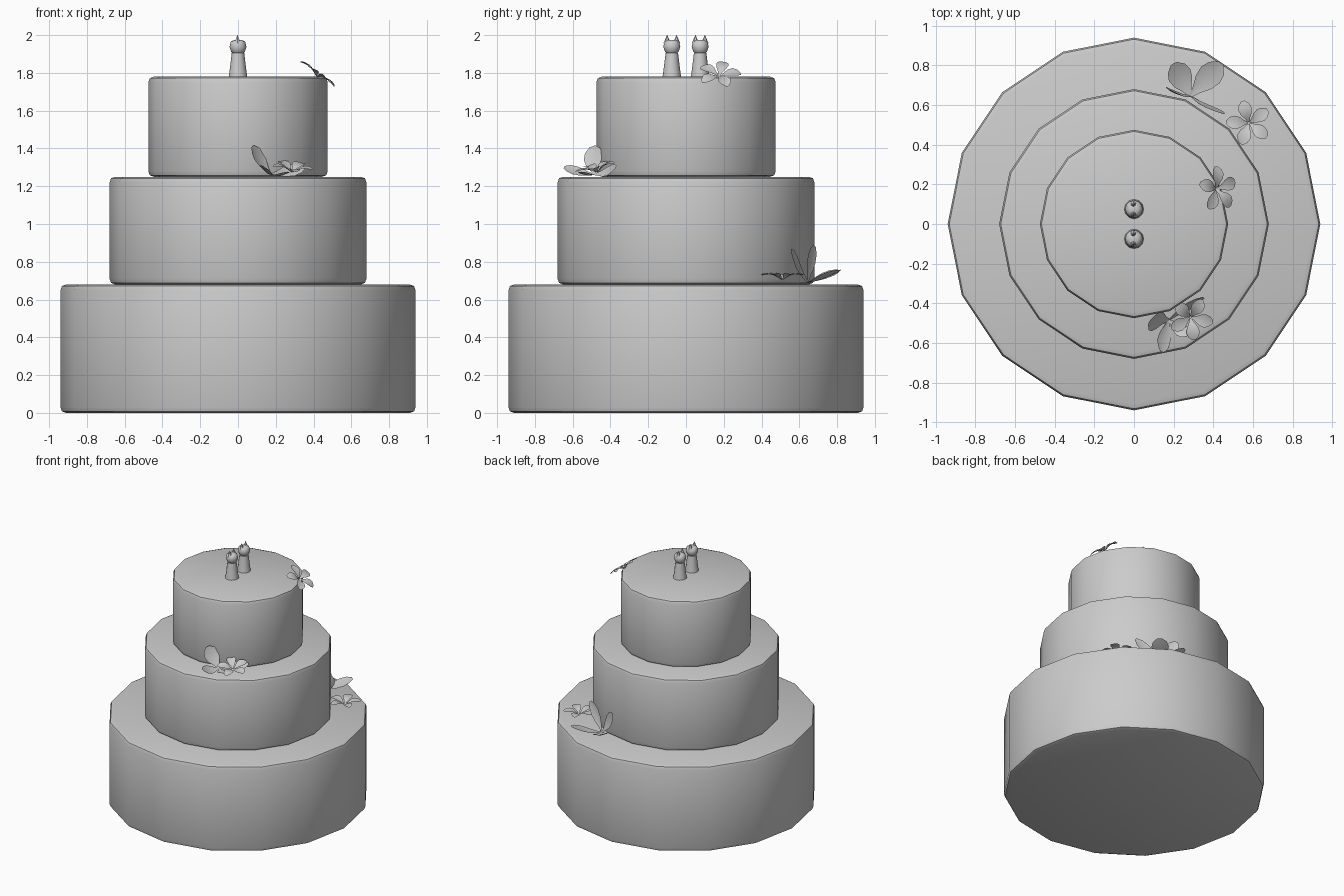
import bpy, bmesh, math
from mathutils import Vector, Matrix

if "Cube" in bpy.data.objects:
    bpy.data.objects.remove(bpy.data.objects["Cube"])


def finish(bm, name, angle=50):
    me = bpy.data.meshes.new(name)
    bm.to_mesh(me)
    bm.free()
    ob = bpy.data.objects.new(name, me)
    bpy.context.collection.objects.link(ob)
    bpy.ops.object.select_all(action='DESELECT')
    ob.select_set(True)
    bpy.context.view_layer.objects.active = ob
    bpy.ops.object.shade_smooth_by_angle(angle=math.radians(angle))
    return ob


def lathe(bm, profile, sides, x=0, y=0):
    """Revolve (radius, z) points, closing both ends with flat caps."""
    rings = []
    for r, z in profile:
        rings.append([bm.verts.new((x + r * math.cos(2 * math.pi * i / sides),
                                    y + r * math.sin(2 * math.pi * i / sides), z))
                      for i in range(sides)])
    for a, b in zip(rings, rings[1:]):
        for i in range(sides):
            j = (i + 1) % sides
            bm.faces.new((a[i], a[j], b[j], b[i]))
    bm.faces.new(rings[0][::-1])
    bm.faces.new(rings[-1])


def petal(bm, base, tip, normal, width, curl):
    """Thin curved petal from base to tip, arched along normal."""
    base, tip, normal = Vector(base), Vector(tip), Vector(normal)
    axis = tip - base
    side = axis.cross(normal).normalized()
    up = side.cross(axis).normalized()
    rows = []
    for t, w in ((0, .12), (.2, .4), (.42, .82), (.65, 1), (.85, .8), (1, .28)):
        c = base + axis * t + up * curl * math.sin(math.pi * t)
        h = width / 2 * w
        rows.append([bm.verts.new(c + side * h * s + up * abs(s) * h * .2)
                     for s in (-1, 0, 1)])
    for a, b in zip(rows, rows[1:]):
        for i in range(2):
            bm.faces.new((a[i], a[i + 1], b[i + 1], b[i]))


def flower(name, centre, normal, start, length, lift):
    """Five petals around a tilted centre."""
    bm = bmesh.new()
    n = Vector(normal).normalized()
    rot = Vector((0, 0, 1)).rotation_difference(n).to_matrix()
    c = Vector(centre)
    for k in range(5):
        a = math.radians(start + 72 * k)
        d = rot @ Vector((math.cos(a), math.sin(a), 0))
        petal(bm, c + d * .006, c + d * length + n * lift, n, .068, .014)
    finish(bm, name, 60)


# Three stacked cake tiers with chamfered rims
for name, r, z0, z1 in (("bottom_tier", .94, 0, .68),
                        ("middle_tier", .68, .68, 1.25),
                        ("top_tier", .475, 1.25, 1.78)):
    b = .03
    bm = bmesh.new()
    lathe(bm, [(r - b, z0), (r - .008, z0 + .008), (r, z0 + b), (r, z1 - b),
               (r - .008, z1 - .008), (r - b, z1)], 16)
    finish(bm, name)

# Pair of topper figures: tapered body, round head, two pointed ears
for name, y in (("topper_front", -.075), ("topper_back", .075)):
    bm = bmesh.new()
    lathe(bm, [(.05, 1.775), (.046, 1.80), (.033, 1.905)], 12, 0, y)
    lathe(bm, [(.024, 1.9), (.036, 1.912), (.045, 1.938), (.038, 1.965), (.02, 1.975)],
          12, 0, y)
    for s in (-1, 1):
        bmesh.ops.create_cone(bm, cap_ends=True, segments=6, radius1=.02, radius2=.001,
                              depth=.045,
                              matrix=Matrix.Translation((-.003, y + s * .025, 1.9775)))
    finish(bm, name)

# Five-petal flowers, one per tier
flower("top_flower", (.415, .175, 1.782), (.58, .03, .8), 95, .115, .012)
flower("middle_flower", (.285, -.47, 1.275), (.12, -.25, 1), -10, .112, .03)
flower("bottom_flower", (.58, .51, .705), (.0, .0, 1), 106, .115, .025)

# Open four-petal blossoms leaning against the tier walls: (tip, normal, width)
blossoms = {
    "bottom_blossom": ((.285, .645, .69), [
        ((.20, .81, .755), (.3, -.3, 1), .125),
        ((.44, .81, .755), (-.2, -.3, 1), .125),
        ((.17, .68, .885), (.3, .9, .3), .09),
        ((.45, .555, .86), (.4, .9, .3), .09)]),
    "middle_blossom": ((.175, -.485, 1.262), [
        ((.075, -.495, 1.41), (.7, -.5, .45), .115),
        ((.14, -.645, 1.30), (.6, .2, .8), .08),
        ((.27, -.56, 1.275), (0, 0, 1), .07),
        ((.35, -.37, 1.30), (.4, -.7, .5), .07)]),
}
for name, (base, petals) in blossoms.items():
    bm = bmesh.new()
    for tip, normal, width in petals:
        petal(bm, base, tip, normal, width, -.012)
    finish(bm, name, 60)
